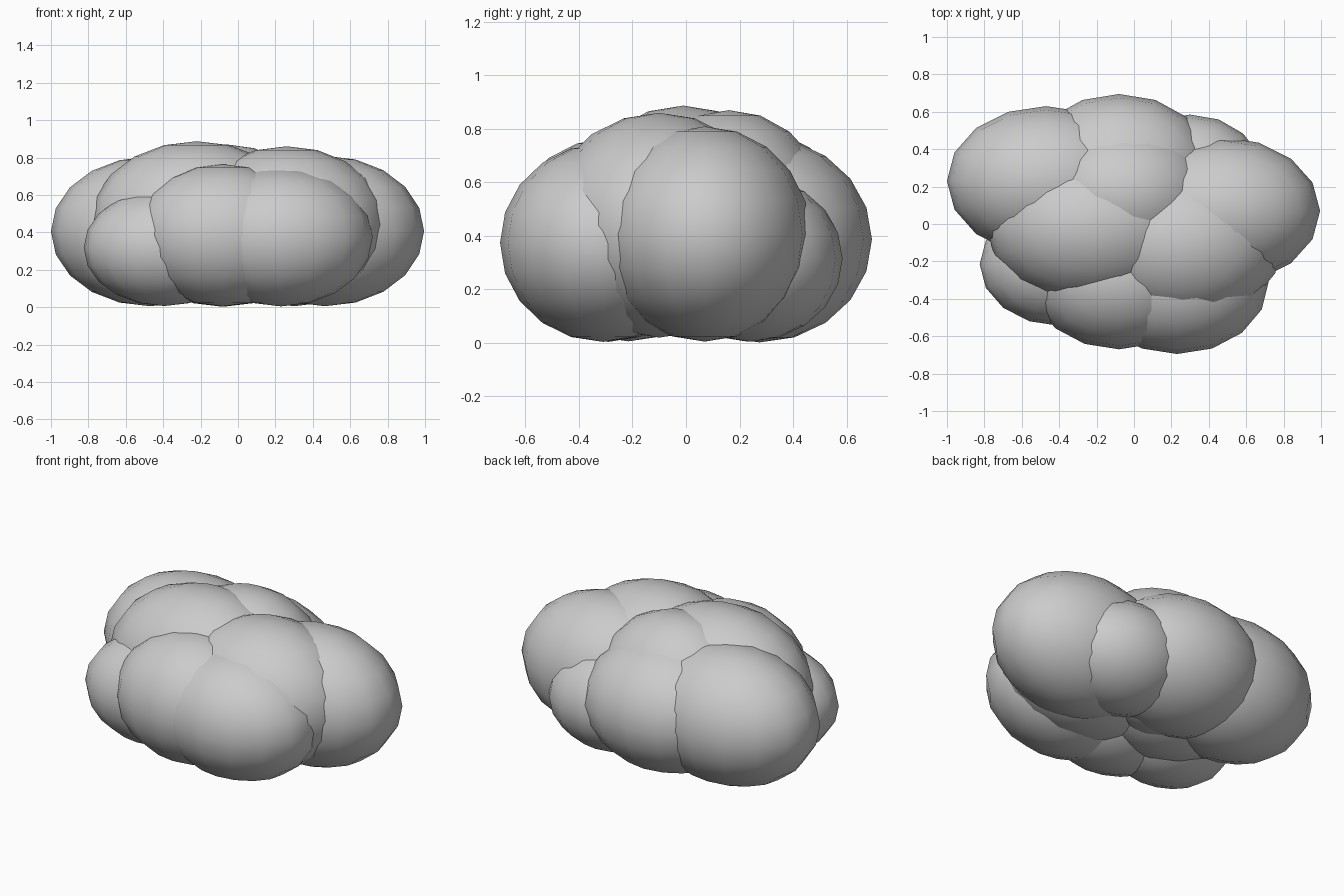
import bpy

if "Cube" in bpy.data.objects:
    bpy.data.objects.remove(bpy.data.objects["Cube"])


def puff(name, center, radii):
    """One smooth, low-segment ellipsoid lobe."""
    bpy.ops.mesh.primitive_uv_sphere_add(segments=16, ring_count=10, radius=1, location=center)
    ob = bpy.context.object
    ob.name = name
    ob.scale = radii
    bpy.ops.object.transform_apply(location=False, rotation=False, scale=True)
    bpy.ops.object.shade_smooth()
    return ob


# Overlapping lobes: name, centre, radii
lobes = [
    # outer ring, resting on the ground
    ("left_back_lobe", (-0.47, 0.23, 0.405), (0.53, 0.40, 0.40)),
    ("back_lobe", (-0.08, 0.275, 0.387), (0.51, 0.42, 0.385)),
    ("back_right_small_lobe", (0.30, 0.24, 0.315), (0.40, 0.345, 0.31)),
    ("right_lobe", (0.465, 0.07, 0.407), (0.53, 0.395, 0.402)),
    ("front_right_lobe", (0.23, -0.31, 0.374), (0.49, 0.385, 0.37)),
    ("front_lobe", (-0.08, -0.29, 0.384), (0.48, 0.38, 0.38)),
    ("front_left_small_lobe", (-0.395, -0.215, 0.318), (0.43, 0.33, 0.312)),
    # upper lobes
    ("top_left_lobe", (-0.22, -0.01, 0.455), (0.57, 0.42, 0.432)),
    ("top_right_lobe", (0.26, -0.10, 0.44), (0.535, 0.43, 0.42)),
    ("top_back_lobe", (-0.06, 0.16, 0.45), (0.48, 0.385, 0.42)),
]

for name, center, radii in lobes:
    puff(name, center, radii)
